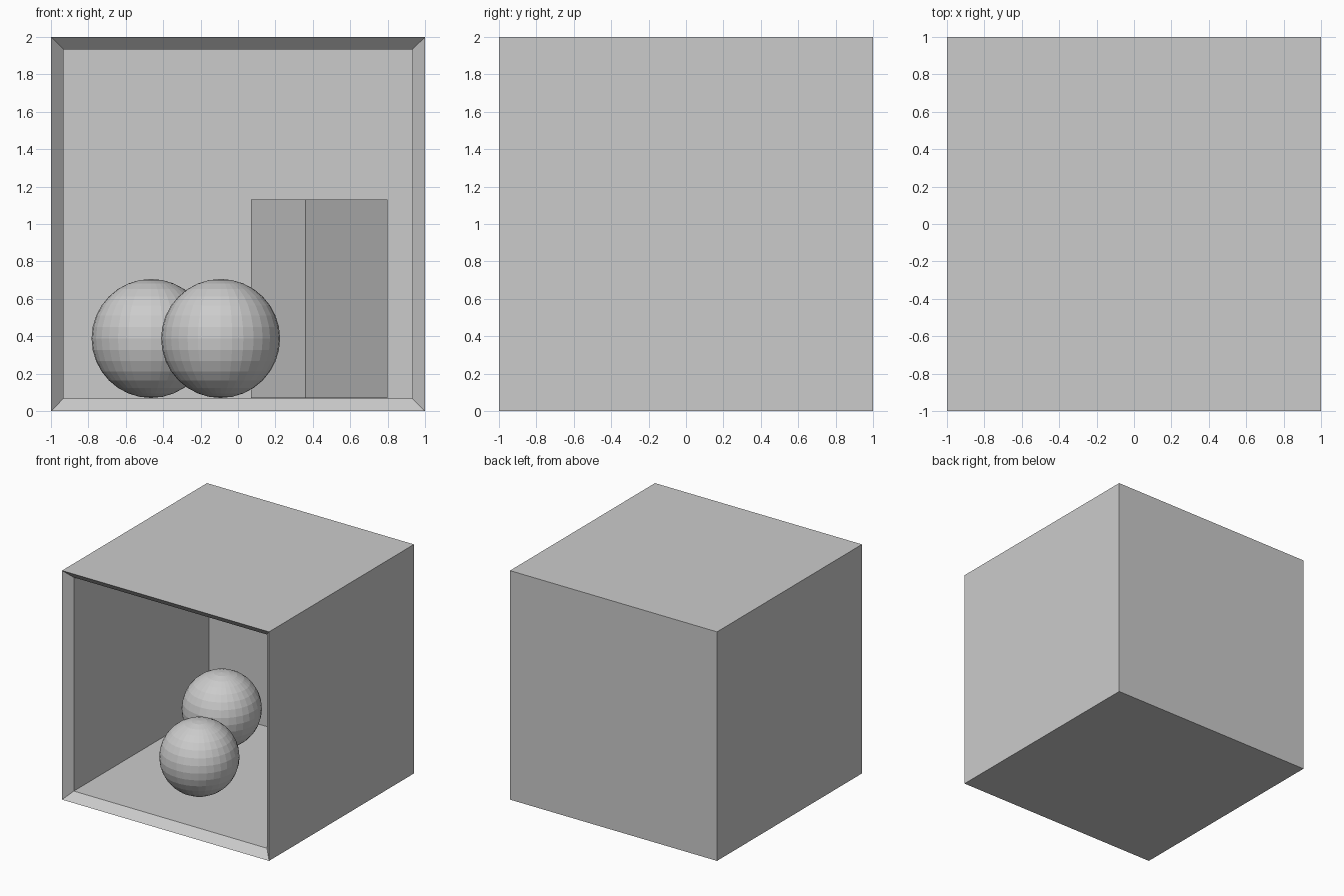
import bpy, bmesh, math

if "Cube" in bpy.data.objects:
    bpy.data.objects.remove(bpy.data.objects["Cube"])

WALL = 0.067          # wall thickness, also the floor height inside
R = 0.318             # ball radius


def finish(bm, name, loc, angle=0.0):
    mesh = bpy.data.meshes.new(name)
    bmesh.ops.recalc_face_normals(bm, faces=bm.faces)
    bm.to_mesh(mesh)
    bm.free()
    ob = bpy.data.objects.new(name, mesh)
    ob.location = loc
    ob.rotation_euler.z = angle
    bpy.context.collection.objects.link(ob)
    return ob


# Room: cube with a chamfered front rim and a hollow pushed back from it
bm = bmesh.new()
bmesh.ops.create_cube(bm, size=2)
front = min(bm.faces, key=lambda f: f.calc_center_median().y)
bmesh.ops.inset_region(bm, faces=[front], thickness=WALL, use_even_offset=True)
for v in front.verts:
    v.co.y = -1 + WALL
ext = bmesh.ops.extrude_discrete_faces(bm, faces=[front])
for v in ext["faces"][0].verts:
    v.co.y = 1 - WALL
finish(bm, "room_shell", (0, 0, 1))

# Two balls resting on the floor
for name, x, y in (("front_ball", -0.093, -0.40), ("back_ball", -0.465, 0.44)):
    bm = bmesh.new()
    bmesh.ops.create_uvsphere(bm, u_segments=32, v_segments=16, radius=R)
    finish(bm, name, (x, y, WALL + R + 0.003))

# Tall square block turned on the floor
side, height = 0.527, 1.06
bm = bmesh.new()
bmesh.ops.create_cube(bm, size=1)
bmesh.ops.scale(bm, vec=(side, side, height), verts=bm.verts)
finish(bm, "tall_block", (0.435, 0.40, WALL + height / 2 + 0.003), math.atan2(0.292, 0.439))
